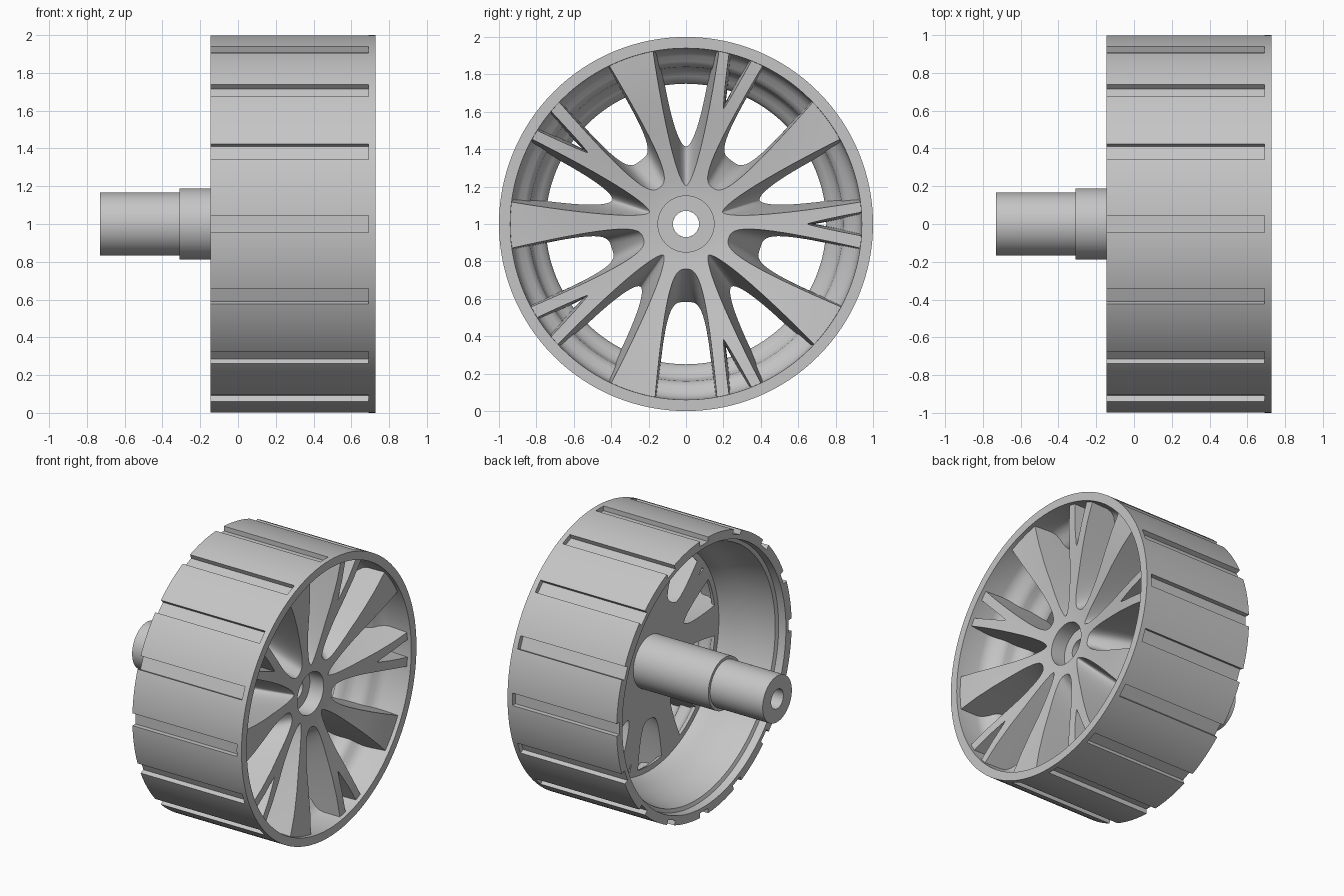
import bpy, bmesh, math
from mathutils import Vector, Matrix

if "Cube" in bpy.data.objects:
    bpy.data.objects.remove(bpy.data.objects["Cube"], do_unlink=True)

grey = bpy.data.materials.new("plain grey")
grey.use_nodes = True
grey.diffuse_color = (0.56, 0.56, 0.56, 1)
grey.node_tree.nodes["Principled BSDF"].inputs["Base Color"].default_value = (0.56, 0.56, 0.56, 1)


def make_object(name, bm):
    bmesh.ops.recalc_face_normals(bm, faces=bm.faces)
    mesh = bpy.data.meshes.new(name)
    bm.to_mesh(mesh)
    bm.free()
    mesh.materials.append(grey)
    ob = bpy.data.objects.new(name, mesh)
    ob.location.z = 1
    bpy.context.collection.objects.link(ob)
    return ob


def revolve(name, profile, steps=128):
    """Turn a closed (x, radius) outline around the wheel axis."""
    bm = bmesh.new()
    verts = [bm.verts.new((x, r, 0)) for x, r in profile]
    edges = [bm.edges.new((v, verts[i - 1])) for i, v in enumerate(verts)]
    bmesh.ops.spin(bm, geom=verts + edges, cent=(0, 0, 0), axis=(1, 0, 0),
                   angle=math.tau, steps=steps)
    bmesh.ops.remove_doubles(bm, verts=bm.verts, dist=0.0001)
    return make_object(name, bm)


def select(ob):
    bpy.ops.object.select_all(action="DESELECT")
    ob.select_set(True)
    bpy.context.view_layer.objects.active = ob


def carve(ob, cutter):
    cutter.hide_render = True
    mod = ob.modifiers.new("cut", "BOOLEAN")
    mod.operation = "DIFFERENCE"
    mod.solver = "EXACT"
    mod.object = cutter
    select(ob)
    bpy.ops.object.modifier_apply(modifier=mod.name)
    bpy.data.objects.remove(cutter, do_unlink=True)


def add_window(bm, angle, back, front, layers=8, n=16):
    """Flared opening; back and front are (inner radius, half width, curve power)."""
    rings = []
    for k in range(layers + 1):
        t = k / layers
        start, width, power = (b + (f - b) * t ** 1.3 for b, f in zip(back, front))
        side = []
        for i in range(n + 1):
            s = (i / n) ** 2.5
            side.append((start + (0.97 - start) * s, width * s ** power))
        outline = side + [(r, -w) for r, w in reversed(side[1:])]
        c, d = math.cos(angle), math.sin(angle)
        x = 0.25 + 0.47 * t
        rings.append([bm.verts.new((x, r * c - w * d, r * d + w * c)) for r, w in outline])
    for low, high in zip(rings, rings[1:]):
        for i in range(len(low)):
            bm.faces.new((low[i - 1], low[i], high[i], high[i - 1]))
    bm.faces.new(rings[0])
    bm.faces.new(rings[-1])


# Barrel of the rim, with a stepped well on both sides
rim = revolve("rim", [
    (0.728, 1.0), (0.728, 0.94), (0.57, 0.935), (0.535, 0.925), (0.505, 0.9),
    (0.485, 0.87), (0.465, 0.85), (0.44, 0.84), (0.4, 0.835), (0.37, 0.82),
    (0.345, 0.79), (0.325, 0.765), (0.3, 0.752), (0.29, 0.75), (0.29, 0.79),
    (0.25, 0.8), (0.2, 0.82), (0.14, 0.85), (0.05, 0.88), (-0.08, 0.905),
    (-0.09, 0.93), (-0.145, 0.935), (-0.145, 1.0)])

# Sixteen tread grooves, open at the back edge
bm = bmesh.new()
for k in range(16):
    turn = Matrix.Rotation(k * math.tau / 16, 4, "X")
    size = Matrix.Diagonal(Vector((0.89, 0.09, 0.1, 1)))
    bmesh.ops.create_cube(bm, size=1, matrix=turn @ Matrix.Translation((0.245, 0, 1.015)) @ size)
carve(rim, make_object("groove_cutter", bm))

# Dished spoke disc with the counterbored hub
spokes = revolve("spokes", [
    (0.29, 0.07), (0.47, 0.07), (0.47, 0.15), (0.58, 0.15), (0.582, 0.19),
    (0.59, 0.25), (0.605, 0.35), (0.63, 0.5), (0.66, 0.65), (0.685, 0.8),
    (0.7, 0.945), (0.56, 0.95), (0.45, 0.88), (0.34, 0.82), (0.29, 0.76)])

# Alternating pointed and rounded windows, and a slit in every other arm
bm = bmesh.new()
for k in range(5):
    a = k * math.tau / 5
    add_window(bm, a, (0.69, 0.05, 1.0), (0.64, 0.07, 0.85))
    add_window(bm, a + math.radians(18), (0.43, 0.15, 0.55), (0.08, 0.185, 0.68))
    add_window(bm, a + math.radians(54), (0.43, 0.155, 0.26), (0.14, 0.17, 0.42))
carve(spokes, make_object("window_cutter", bm))

# Hollow stepped axle
axle = revolve("axle", [
    (-0.73, 0.07), (-0.73, 0.167), (-0.31, 0.167), (-0.31, 0.188),
    (0.3, 0.188), (0.3, 0.07)], 64)

for ob in (rim, spokes, axle):
    select(ob)
    bpy.ops.object.shade_smooth_by_angle(angle=math.radians(32))
